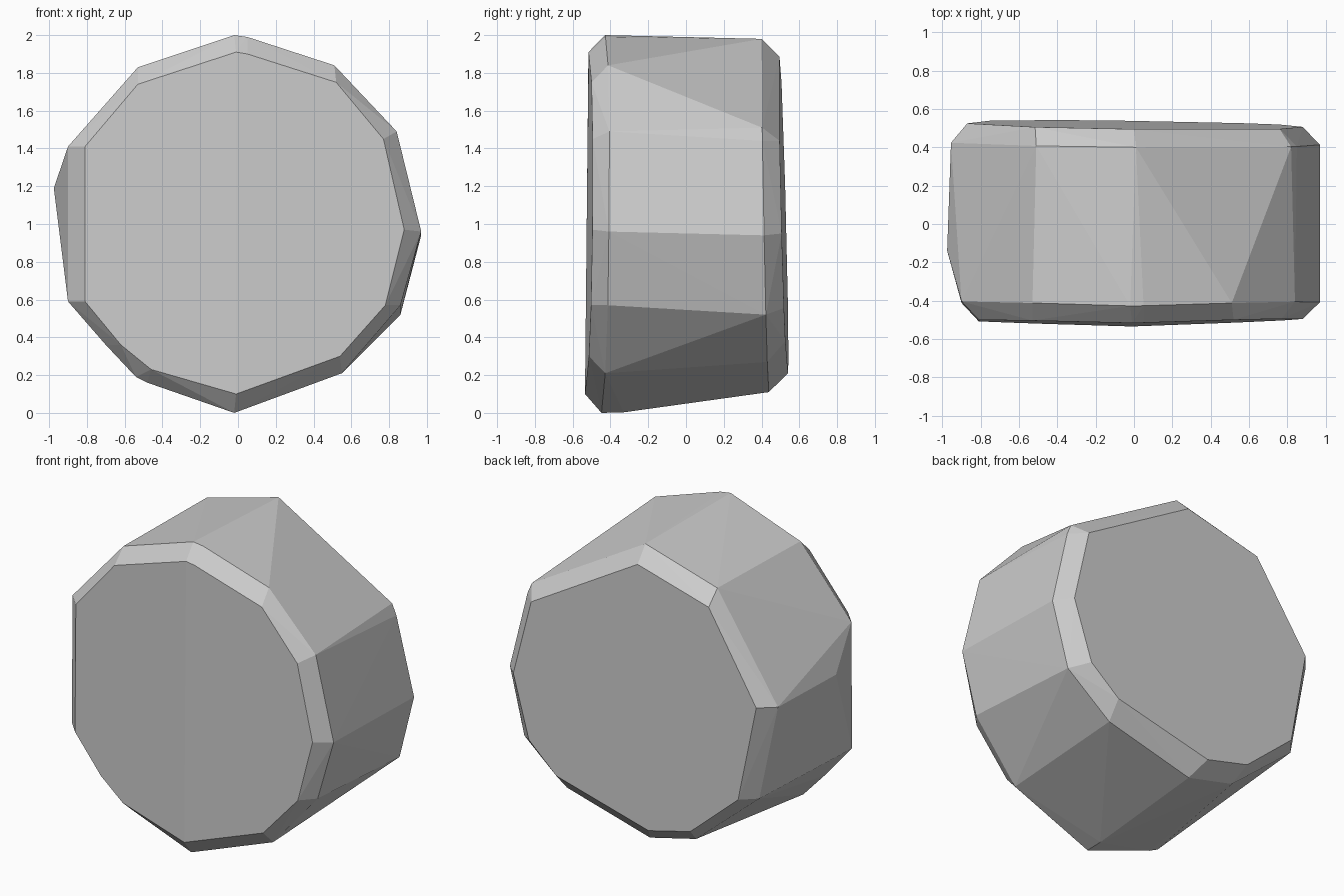
import bpy, bmesh

if "Cube" in bpy.data.objects:
    bpy.data.objects.remove(bpy.data.objects["Cube"])

# Four outlines of the chipped drum, as (x, z), with a mean depth and tilts along x and z
FRONT_FACE = [(-.01, 1.91), (.05, 1.90), (.52, 1.75), (.77, 1.45), (.88, .97), (.78, .57), (.54, .30),
              (-.01, .10), (-.46, .23), (-.62, .36), (-.81, .59), (-.81, 1.41), (-.53, 1.74)]
FRONT_RIM = [(-.02, 2.0), (.05, 1.99), (.51, 1.84), (.84, 1.49), (.97, .96), (.86, .57), (.55, .21),
             (-.02, 0), (-.48, .16), (-.54, .19), (-.70, .36), (-.90, .59), (-.90, 1.41), (-.53, 1.83)]
BACK_RIM = [(.01, 1.98), (.82, 1.51), (.85, 1.44), (.97, .94), (.86, .52), (.55, .27),
            (-.05, .11), (-.38, .19), (-.83, .57), (-.955, 1.19), (-.51, 1.835)]
BACK_FACE = [(.0, 1.885), (.76, 1.44), (.88, .95), (.76, .555), (.56, .38),
             (-.11, .21), (-.41, .285), (-.75, .58), (-.87, 1.20), (-.516, 1.75)]


def ring(points, depth, tilt_x=0.0, tilt_z=0.0, bulge=0.0):
    """Place an outline at a depth; the bulge pushes the points near x = 0 forward."""
    return [(x, depth + tilt_x * x + tilt_z * (z - 1) - bulge * max(0, 1 - abs(x) / .9), z)
            for x, z in points]


# Convex faceted drum with chamfered front and back rims
coords = (ring(FRONT_FACE, -.498, .004, .010, .028)
          + ring(FRONT_RIM, -.408, 0, .010, .030)
          + ring(BACK_RIM, .42, -.008, -.020)
          + ring(BACK_FACE, .518, -.014, -.026)
          + [(-.975, -.14, 1.19), (-.02, -.33, .003)])
bm = bmesh.new()
verts = [bm.verts.new(c) for c in coords]
hull = bmesh.ops.convex_hull(bm, input=verts)
loose = [v for v in bm.verts if not v.link_faces]
bmesh.ops.delete(bm, geom=loose, context='VERTS')
bmesh.ops.recalc_face_normals(bm, faces=bm.faces)

mesh = bpy.data.meshes.new("faceted_drum")
bm.to_mesh(mesh)
bm.free()
drum = bpy.data.objects.new("faceted_drum", mesh)
bpy.context.collection.objects.link(drum)
